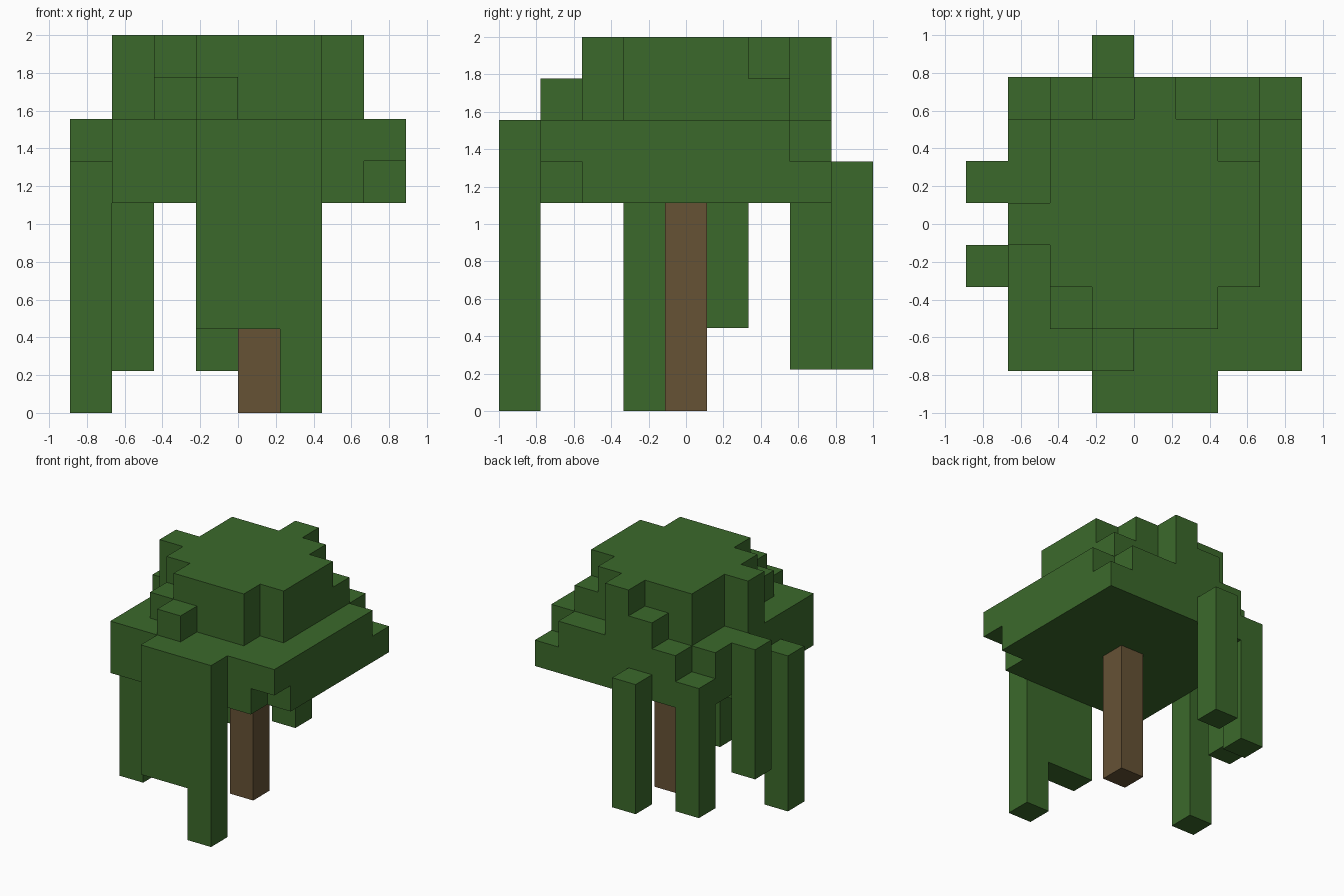
import bpy
import bmesh
from mathutils import Vector

cube = bpy.data.objects.get("Cube")
if cube:
    bpy.data.objects.remove(cube, do_unlink=True)

U = 2 / 9                          # edge length of one block
ORIGIN = Vector((0, -4.5, 0))      # y counts blocks from the front edge


def material(name, rgb):
    mat = bpy.data.materials.new(name)
    mat.use_nodes = True
    mat.diffuse_color = (*rgb, 1)
    bsdf = mat.node_tree.nodes["Principled BSDF"]
    bsdf.inputs["Base Color"].default_value = (*rgb, 1)
    bsdf.inputs["Roughness"].default_value = 0.9
    return mat


LEAF = material("leaf green", (0.044, 0.141, 0.024))
BARK = material("bark brown", (0.133, 0.084, 0.036))


def box(x, y, z):
    """All block cells in the given (start, end) ranges."""
    return {(i, j, k) for i in range(*x) for j in range(*y) for k in range(*z)}


def block_part(name, cells, mat):
    """Skin a set of cells with flat faces, leaving out the inner walls."""
    bm = bmesh.new()
    corners = {}

    def vert(p):
        key = tuple(round(c) for c in p)
        if key not in corners:
            corners[key] = bm.verts.new((Vector(key) + ORIGIN) * U)
        return corners[key]

    for cell in sorted(cells):
        for axis in range(3):
            for side in (0, 1):
                near = list(cell)
                near[axis] += 2 * side - 1
                if tuple(near) in cells:
                    continue
                base = Vector(cell)
                base[axis] += side
                u, v = Vector(), Vector()
                u[(axis + 1) % 3] = 1
                v[(axis + 2) % 3] = 1
                ring = [base, base + u, base + u + v, base + v]
                if not side:
                    ring.reverse()
                bm.faces.new([vert(p) for p in ring])
    # Merge the coplanar squares into large flat faces
    bmesh.ops.dissolve_limit(bm, angle_limit=0.01, verts=bm.verts, edges=bm.edges)
    mesh = bpy.data.meshes.new(name)
    bm.to_mesh(mesh)
    bm.free()
    mesh.materials.append(mat)
    obj = bpy.data.objects.new(name, mesh)
    bpy.context.collection.objects.link(obj)


# Trunk
block_part("trunk", box((0, 1), (4, 5), (0, 5)), BARK)

# Wide lower canopy with three missing corner blocks
canopy = box((-3, 4), (1, 8), (5, 7))
canopy -= {(3, 1, 5), (3, 7, 6), (-3, 7, 6)}
block_part("lower_canopy", canopy, LEAF)

# Crown with trimmed corners, side bumps and lower steps
crown = box((-2, 3), (2, 7), (7, 9))
crown -= box((2, 3), (2, 3), (7, 9))
crown -= {(-2, 2, 8), (2, 6, 8)}
crown |= box((-3, -2), (4, 5), (7, 9)) | box((0, 1), (7, 8), (7, 9))
crown |= {(-1, 7, 7), (-1, 1, 7)}
block_part("crown", crown, LEAF)

# Hanging curtain at the front, with one long end
block_part("front_curtain",
           box((-1, 2), (0, 1), (2, 7)) | box((1, 2), (0, 1), (0, 2)), LEAF)

# Single hanging strands: name, x cell, y cell, height range
for name, x, y, z in (
    ("right_front_strand", -4, 3, (0, 6)),
    ("right_back_strand", -4, 5, (2, 7)),
    ("back_strand", -1, 8, (1, 6)),
    ("back_corner_strand", -3, 7, (1, 5)),
):
    block_part(name, box((x, x + 1), (y, y + 1), z), LEAF)
